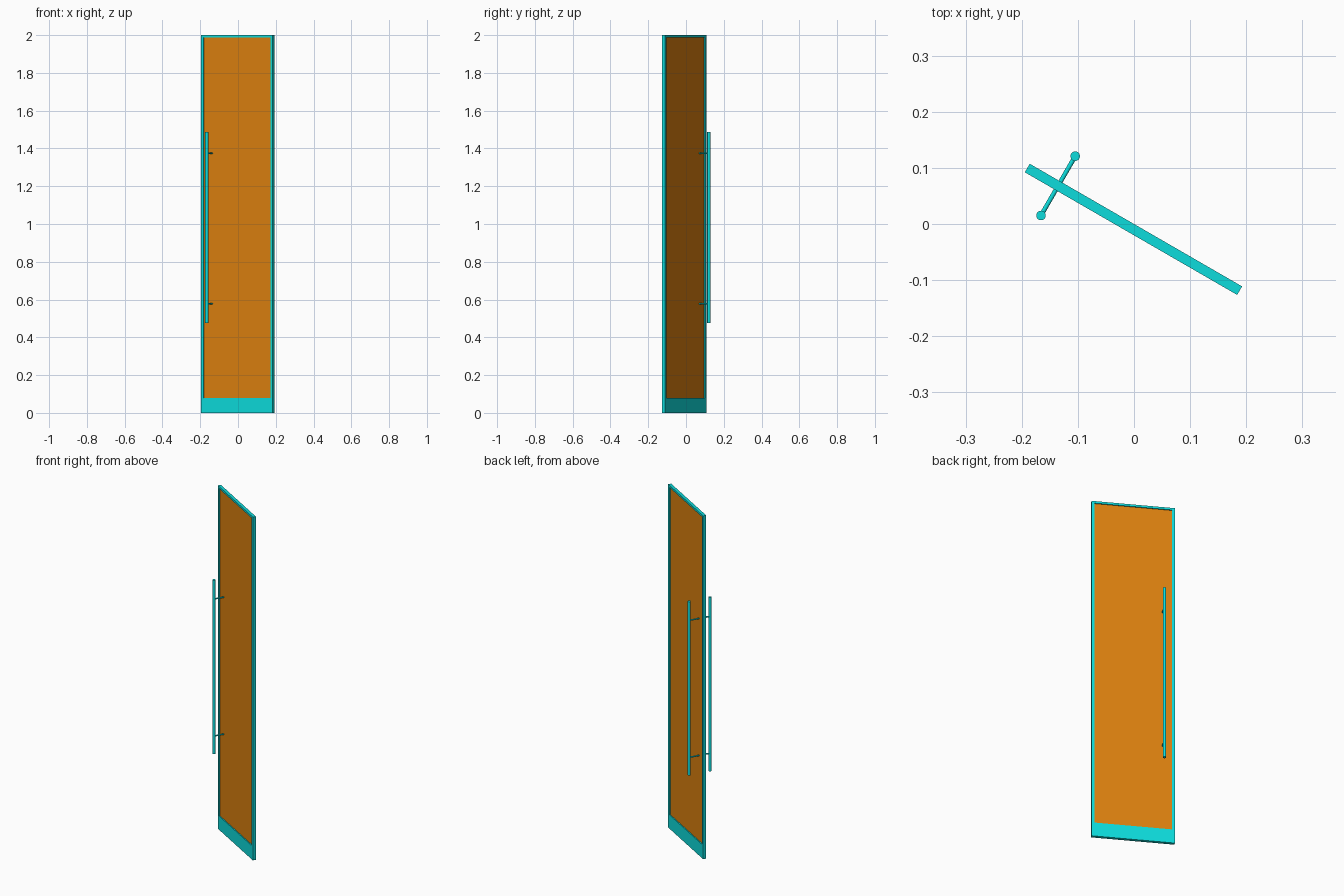
import bpy
from math import radians
from mathutils import Matrix, Vector

cube = bpy.data.objects.get("Cube")
if cube:
    bpy.data.objects.remove(cube, do_unlink=True)


def material(name, color):
    m = bpy.data.materials.new(name)
    m.use_nodes = True
    m.diffuse_color = (*color, 1)
    m.node_tree.nodes["Principled BSDF"].inputs["Base Color"].default_value = (*color, 1)
    return m


CYAN = material("cyan metal", (0.004, 0.72, 0.72))
ORANGE = material("orange glass", (0.72, 0.22, 0.005))

# The door is modelled along x, then swung open about z
WIDTH, HEIGHT, DEPTH = 0.437, 2.0, 0.0175
STILE, TOP, BOTTOM, GLASS = 0.015, 0.012, 0.08, 0.006
HANDLE_X, HANDLE_Y = -0.155, 0.061
SWING = Matrix.Translation((-0.001, -0.0095, 0)) @ Matrix.Rotation(radians(-30), 4, "Z")


def finish(name, mat):
    ob = bpy.context.object
    ob.name = name
    ob.data.materials.append(mat)
    bpy.context.view_layer.update()
    ob.matrix_world = SWING @ ob.matrix_world
    return ob


def box(name, width, depth, z0, z1, mat, x=0):
    bpy.ops.mesh.primitive_cube_add(size=1, location=(x, 0, (z0 + z1) / 2))
    bpy.context.object.scale = (width, depth, z1 - z0)
    return finish(name, mat)


def rod(name, start, end, radius, sides):
    a, b = Vector(start), Vector(end)
    bpy.ops.mesh.primitive_cylinder_add(
        vertices=sides, radius=radius, depth=(b - a).length, location=(a + b) / 2,
        rotation=(b - a).to_track_quat("Z", "Y").to_euler())
    bpy.ops.object.shade_smooth_by_angle(angle=radians(40))
    return finish(name, CYAN)


# Frame and recessed panel
inner = WIDTH - 2 * STILE
box("bottom_rail", inner, DEPTH, 0, BOTTOM, CYAN)
box("top_rail", inner, DEPTH, HEIGHT - TOP, HEIGHT, CYAN)
box("glass_panel", inner, GLASS, BOTTOM, HEIGHT - TOP, ORANGE)
for side, s in (("right", -1), ("left", 1)):
    box(side + "_stile", STILE, DEPTH, 0, HEIGHT, CYAN, s * (WIDTH - STILE) / 2)

# Pull handles on both faces, each held by two standoffs
for face, s in (("front", -1), ("back", 1)):
    y = s * HANDLE_Y
    rod(face + "_handle", (HANDLE_X, y, 0.475), (HANDLE_X, y, 1.487), 0.0085, 24)
    for level, z in (("lower", 0.577), ("upper", 1.375)):
        rod(f"{face}_{level}_standoff", (HANDLE_X, s * GLASS / 2, z), (HANDLE_X, y, z), 0.004, 16)
